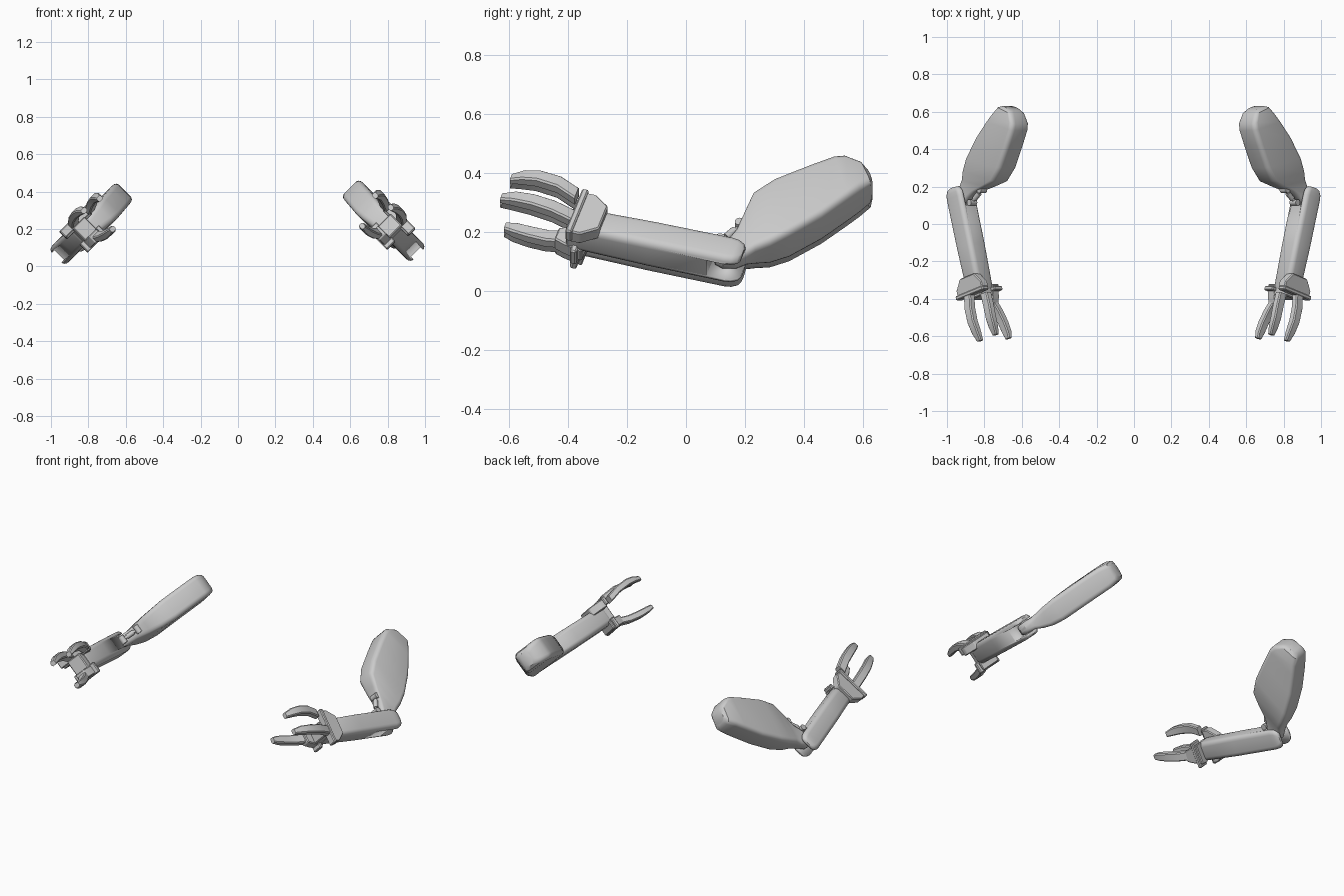
import bpy, bmesh, math
from mathutils import Vector

if "Cube" in bpy.data.objects:
    bpy.data.objects.remove(bpy.data.objects["Cube"])

S = math.sqrt(0.5)


def world(y, t, n):
    # Arm plane is tilted 45 degrees: t runs up and inward, n is the plane normal
    return Vector(((n - t + 1.351) * S, y, (n + t + 0.091) * S))


def fore(u, w):
    # Forearm coordinates: u from elbow to wrist, w across
    return (0.172 - 0.96 * u + 0.28 * w, 0.046 + 0.28 * u + 0.96 * w)


def finish(name, bm, angle=35):
    bmesh.ops.recalc_face_normals(bm, faces=bm.faces)
    me = bpy.data.meshes.new(name)
    bm.to_mesh(me)
    bm.free()
    ob = bpy.data.objects.new(name, me)
    bpy.context.collection.objects.link(ob)
    bpy.ops.object.select_all(action='DESELECT')
    ob.select_set(True)
    bpy.context.view_layer.objects.active = ob
    bpy.ops.object.shade_smooth_by_angle(angle=math.radians(angle))
    return ob


def loft(name, secs, r, segs=4, angle=35):
    # Each section: upper point, lower point, half thickness, thickness centre
    bm = bmesh.new()
    rings = []
    for up, lo, hn, nc in secs:
        c = [(a + b) / 2 for a, b in zip(up, lo)]
        d = [(a - b) / 2 for a, b in zip(up, lo)]
        hw = math.hypot(*d)
        d = [k / hw for k in d]
        rr = min(r, hw * 0.95, hn * 0.95)
        ring = []
        for q, (sx, sy) in enumerate(((1, 1), (-1, 1), (-1, -1), (1, -1))):
            for i in range(segs + 1):
                a = math.pi / 2 * (q + i / segs)
                w = sx * (hw - rr) + rr * math.cos(a)
                n = sy * (hn - rr) + rr * math.sin(a)
                ring.append(bm.verts.new(world(c[0] + d[0] * w, c[1] + d[1] * w, nc + n)))
        rings.append(ring)
    for a, b in zip(rings, rings[1:]):
        for i in range(len(a)):
            j = (i + 1) % len(a)
            bm.faces.new((a[i], a[j], b[j], b[i]))
    bm.faces.new(rings[0])
    bm.faces.new(rings[-1])
    return finish(name, bm, angle)


def plate(name, outline, n0, n1, bevel=0.005):
    # Flat outline in forearm coordinates, extruded along the normal
    bm = bmesh.new()
    pts = [fore(u, w) for u, w in outline]
    a = [bm.verts.new(world(*p, n0)) for p in pts]
    b = [bm.verts.new(world(*p, n1)) for p in pts]
    bm.faces.new(a)
    bm.faces.new(b)
    for i in range(len(a)):
        j = (i + 1) % len(a)
        bm.faces.new((a[i], a[j], b[j], b[i]))
    bmesh.ops.recalc_face_normals(bm, faces=bm.faces)
    if bevel:
        bmesh.ops.bevel(bm, geom=bm.edges[:], offset=bevel, segments=1, affect='EDGES')
    return finish(name, bm, 25)


def rod(name, p, q, r):
    # Round bar between two arm-plane points
    p, q = world(*p), world(*q)
    bm = bmesh.new()
    bmesh.ops.create_cone(bm, cap_ends=True, segments=16, radius1=r, radius2=r, depth=(q - p).length)
    rot = Vector((0, 0, 1)).rotation_difference(q - p)
    for v in bm.verts:
        v.co = rot @ v.co + (p + q) / 2
    return finish(name, bm)


parts = []

# Upper arm, from shoulder end to elbow tongue
parts.append(loft("upper_arm", [
    ((.612, .462), (.632, .400), .042, 0),
    ((.588, .485), (.626, .374), .058, 0),
    ((.535, .505), (.590, .340), .067, 0),
    ((.500, .500), (.550, .300), .068, 0),
    ((.420, .462), (.460, .215), .068, -.003),
    ((.300, .400), (.350, .135), .068, -.008),
    ((.228, .345), (.285, .100), .060, -.010),
    ((.200, .270), (.235, .082), .048, -.008),
    ((.172, .190), (.205, .060), .036, -.003),
    ((.140, .135), (.170, .035), .034, 0),
    ((.110, .105), (.125, .035), .033, 0),
    ((.095, .085), (.100, .055), .028, 0)], .026))

# Forearm with a fork slot at the elbow
arm = loft("forearm", [
    (fore(u, w), fore(u, -w), hn, .005) for u, w, hn in (
        (-.022, .034, .052), (-.014, .047, .058), (.006, .057, .061),
        (.03, .060, .062), (.30, .060, .061), (.54, .056, .058), (.552, .050, .052))], .026)
cut = plate("slot_cutter", [(.09, -.2), (.09, .2), (-.2, .2), (-.2, -.2)], -.031, .041, 0)
cut.hide_render = True
mod = arm.modifiers.new("slot", 'BOOLEAN')
mod.operation = 'DIFFERENCE'
mod.object = cut
bpy.context.view_layer.objects.active = arm
# keep the slot modifier first, ahead of edge smoothing
bpy.ops.object.modifier_move_to_index(modifier="slot", index=0)
bpy.ops.object.modifier_apply(modifier="slot")
bpy.data.objects.remove(cut)
parts.append(arm)

# Elbow pin
parts.append(rod("elbow_pin", (.145, .075, -.05), (.145, .075, .06), .022))

# Elbow piston with eyelets
parts.append(rod("piston_rod", (.185, .215, .005), (.115, .135, .005), .009))
parts.append(rod("piston_sleeve", (.165, .195, .005), (.135, .160, .005), .014))
for i, (y, t) in enumerate(((.182, .215), (.115, .140))):
    parts.append(rod("piston_eye_%d" % i, (y, t, -.018), (y, t, .028), .017))

# Wrist block and cuffs
parts.append(plate("palm", [(.50, -.05), (.50, .05), (.590, .045), (.590, -.045)], -.045, .055))
parts.append(plate("finger_cuff", [(.47, -.055), (.47, .055), (.525, .098), (.562, .098),
                                   (.562, -.098), (.525, -.098)], .035, .086))
parts.append(plate("finger_cuff_rim", [(.552, -.106), (.552, .106), (.575, .106), (.575, -.106)], .045, .094))
parts.append(plate("thumb_cuff", [(.53, -.06), (.53, .06), (.60, .042), (.635, .028),
                                  (.635, -.028), (.60, -.042)], -.088, -.035))
parts.append(plate("thumb_cuff_rim", [(.545, -.075), (.545, .075), (.568, .075), (.568, -.075)], -.094, -.03))

# Fingers: path points (y, t, n), half width, half thickness
fingers = {
    "upper_finger": [(-.37, .300, .062, .026, .020), (-.43, .338, .080, .026, .020),
                     (-.50, .363, .085, .025, .020), (-.55, .375, .078, .023, .018),
                     (-.592, .380, .066, .016, .013)],
    "outer_finger": [(-.37, .180, .068, .026, .020), (-.45, .210, .092, .026, .020),
                     (-.52, .236, .098, .025, .020), (-.58, .260, .091, .023, .018),
                     (-.625, .275, .079, .016, .013)],
    "thumb": [(-.42, .222, -.066, .027, .020), (-.47, .246, -.085, .026, .020),
              (-.53, .276, -.096, .025, .020), (-.58, .300, -.099, .023, .018),
              (-.612, .313, -.099, .016, .013)]}
for name, path in fingers.items():
    parts.append(loft(name, [((y + .28 * w, t + .96 * w), (y - .28 * w, t - .96 * w), h, n)
                             for y, t, n, w, h in path], .006, 1, 40))

# Mirrored left arm, sitting slightly lower
for ob in parts:
    me = ob.data.copy()
    for v in me.vertices:
        v.co = (-v.co.x - .006, v.co.y, v.co.z - .016)
    me.flip_normals()
    left = bpy.data.objects.new(ob.name + "_left", me)
    bpy.context.collection.objects.link(left)
    ob.name += "_right"
